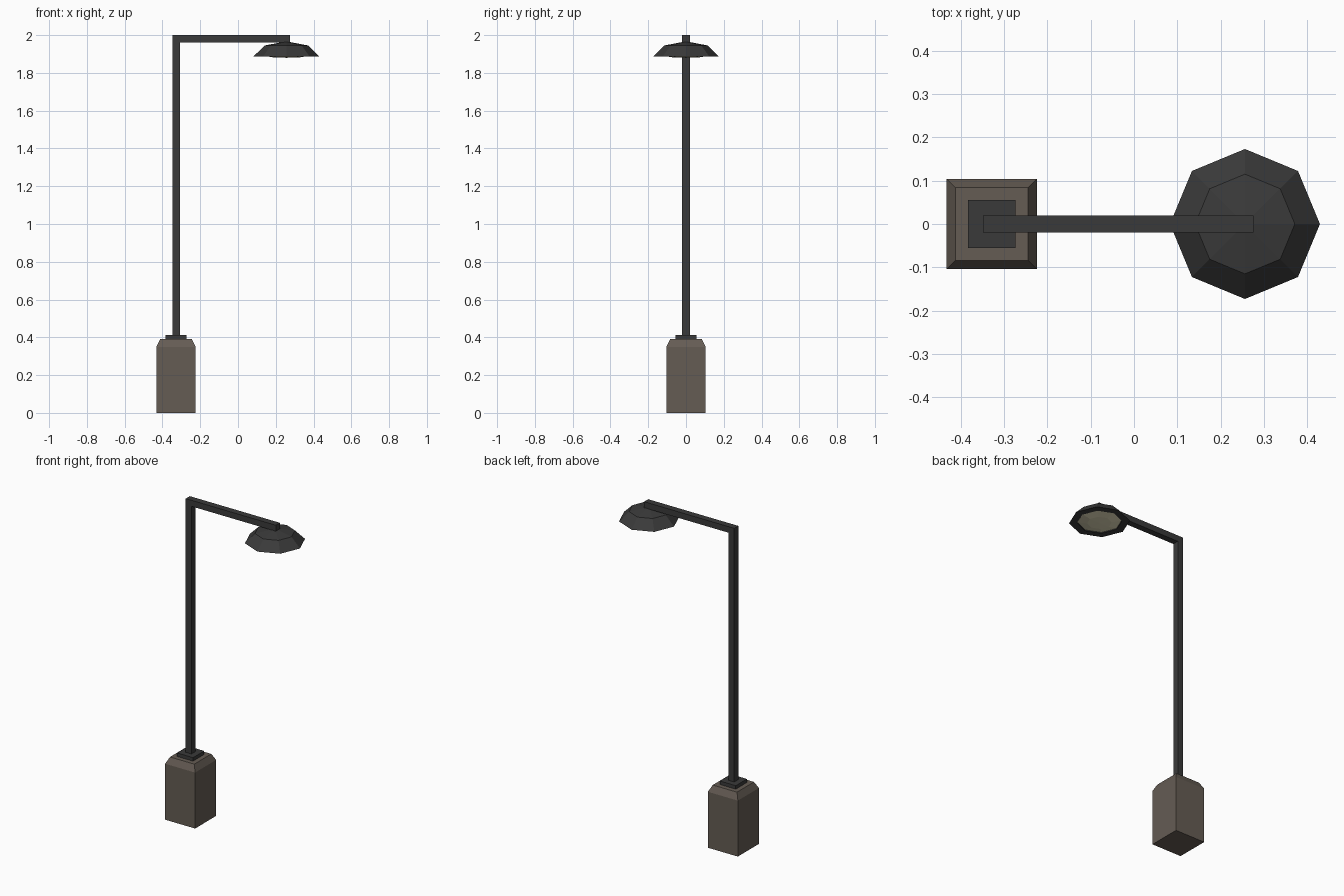
import bpy, bmesh
from math import cos, sin, tau, pi, sqrt

if "Cube" in bpy.data.objects:
    bpy.data.objects.remove(bpy.data.objects["Cube"])


def material(name, rgb):
    m = bpy.data.materials.new(name)
    m.diffuse_color = (*rgb, 1)
    m.use_nodes = True
    m.node_tree.nodes["Principled BSDF"].inputs["Base Color"].default_value = m.diffuse_color
    return m


METAL = material("dark_metal", (0.042, 0.042, 0.042))
STONE = material("stone", (0.13, 0.107, 0.088))
GLASS = material("lamp_glass", (0.75, 0.70, 0.48))


def lathe(name, sides, rings, x, mat, turn=0.0):
    """Stack of (radius, z) rings; radius 0 makes a point; open ends are capped."""
    bm = bmesh.new()
    loops = []
    for r, z in rings:
        n = sides if r > 0 else 1
        loops.append([bm.verts.new((r * cos(turn + tau * i / sides),
                                    r * sin(turn + tau * i / sides), z)) for i in range(n)])
    for a, b in zip(loops, loops[1:]):
        for i in range(sides):
            j = (i + 1) % sides
            quad = [a[i % len(a)], a[j % len(a)], b[j % len(b)], b[i % len(b)]]
            bm.faces.new(list(dict.fromkeys(quad)))
    for end in (loops[0], loops[-1]):
        if len(end) > 2:
            bm.faces.new(end)
    bmesh.ops.recalc_face_normals(bm, faces=bm.faces)
    me = bpy.data.meshes.new(name)
    bm.to_mesh(me)
    bm.free()
    me.materials.append(mat)
    ob = bpy.data.objects.new(name, me)
    ob.location.x = x
    bpy.context.collection.objects.link(ob)
    return ob


def box(name, x0, x1, half_y, z0, z1, mat):
    bpy.ops.mesh.primitive_cube_add(size=1, location=((x0 + x1) / 2, 0, (z0 + z1) / 2))
    ob = bpy.context.object
    ob.name = name
    ob.scale = (x1 - x0, 2 * half_y, z1 - z0)
    ob.data.materials.append(mat)
    return ob


POLE_X, LAMP_X, Q = -0.328, 0.256, sqrt(2)

# Square pedestal with sloped shoulders
lathe("pedestal", 4, [(0.104 * Q, 0), (0.104 * Q, 0.35), (0.084 * Q, 0.39)],
      POLE_X, STONE, pi / 4)

# Foot plate, pole and arm
box("foot_plate", POLE_X - 0.055, POLE_X + 0.055, 0.055, 0.39, 0.412, METAL)
box("pole", POLE_X - 0.02, POLE_X + 0.02, 0.02, 0.41, 2.0, METAL)
box("arm", POLE_X + 0.02, 0.276, 0.02, 1.962, 2.0, METAL)

# Eight-sided shade: apex, shoulder, brim and hollow inside
lathe("lamp_shade", 8, [(0, 1.967), (0.115, 1.945), (0.173, 1.888),
                        (0.128, 1.888), (0.115, 1.91), (0, 1.93)], LAMP_X, METAL)

# Shallow glass bulging below the brim
lathe("lamp_glass", 8, [(0, 1.93), (0.128, 1.892), (0.07, 1.882), (0, 1.880)],
      LAMP_X, GLASS)
